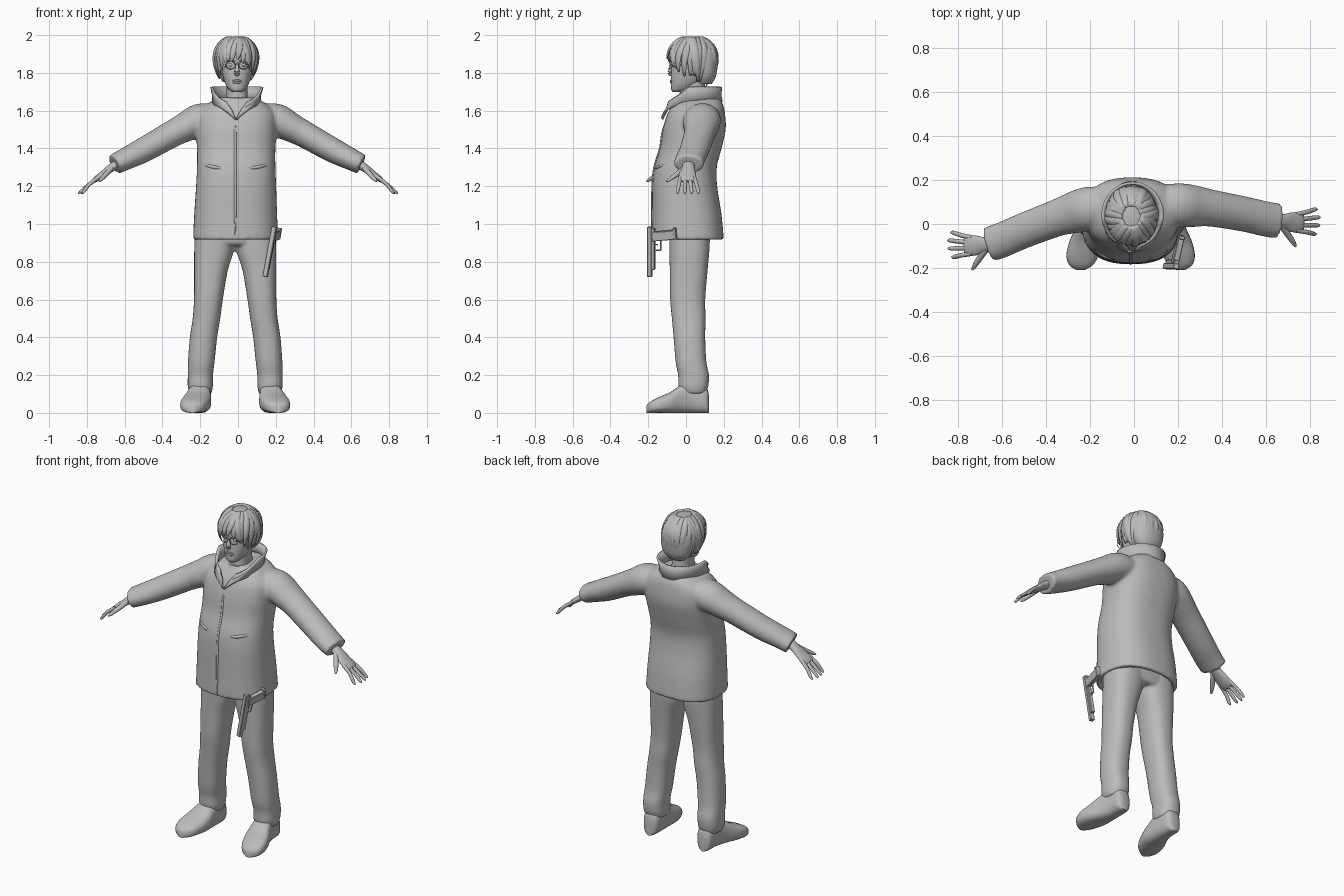
import bpy, bmesh, math, random
from mathutils import Vector, Matrix

random.seed(4)
cube = bpy.data.objects.get("Cube")
if cube:
    bpy.data.objects.remove(cube)

grey = bpy.data.materials.new("matte_grey")
grey.use_nodes = True
grey.diffuse_color = (0.5, 0.5, 0.5, 1)
grey.node_tree.nodes["Principled BSDF"].inputs["Base Color"].default_value = (0.5, 0.5, 0.5, 1)


def finish(name, bm, voxel=0, angle=50, solid=0):
    """Turn a bmesh into a shaded object, optionally fused by a voxel remesh."""
    bmesh.ops.recalc_face_normals(bm, faces=bm.faces[:])
    me = bpy.data.meshes.new(name)
    bm.to_mesh(me)
    bm.free()
    me.materials.append(grey)
    me.shade_smooth()
    me.set_sharp_from_angle(angle=math.radians(angle))
    ob = bpy.data.objects.new(name, me)
    bpy.context.scene.collection.objects.link(ob)
    if solid:
        ob.modifiers.new("thickness", "SOLIDIFY").thickness = solid
    if voxel:
        m = ob.modifiers.new("fuse", "REMESH")
        m.mode, m.voxel_size, m.use_smooth_shade = "VOXEL", voxel, True
        s = ob.modifiers.new("relax", "SMOOTH")
        s.factor, s.iterations = 0.5, 4
    return ob


def spline(rows, k=4):
    """Catmull-Rom resampling of rows of numbers."""
    out = []
    for i in range(len(rows) - 1):
        a, b, c, d = (rows[max(0, min(len(rows) - 1, i + j))] for j in (-1, 0, 1, 2))
        for s in range(k):
            t = s / k
            out.append([0.5 * (2 * q + (r - p) * t + (2 * p - 5 * q + 4 * r - w) * t * t
                               + (3 * q - p - 3 * r + w) * t ** 3) for p, q, r, w in zip(a, b, c, d)])
    return out + [list(rows[-1])]


def loft(bm, rings, n=24, power=2.0):
    """Skin superellipse rings given as (centre, half axis U, half axis V)."""
    def wave(v):
        return math.copysign(abs(v) ** (2 / power), v)
    loops = []
    for c, u, v in rings:
        angles = [math.tau * i / n for i in range(n)]
        loops.append([bm.verts.new(c + u * wave(math.cos(a)) + v * wave(math.sin(a))) for a in angles])
    for p, q in zip(loops, loops[1:]):
        for i in range(n):
            bm.faces.new((p[i], p[(i + 1) % n], q[(i + 1) % n], q[i]))
    bm.faces.new(loops[0])
    bm.faces.new(loops[-1])


def stack(bm, rows, n=32, power=2.4, k=4):
    """Vertical loft from rows of z, x0, x1, y0, y1."""
    loft(bm, [(Vector(((a + b) / 2, (c + d) / 2, z)), Vector(((b - a) / 2, 0, 0)),
               Vector((0, (d - c) / 2, 0))) for z, a, b, c, d in (spline(rows, k) if k else rows)], n, power)


def tube(bm, rows, n=16, power=2.0, k=4):
    """Loft along a path from rows of x, y, z, half width, half height."""
    rows = spline(rows, k)
    pts = [Vector(r[:3]) for r in rows]
    rings = []
    for i, r in enumerate(rows):
        d = (pts[min(i + 1, len(pts) - 1)] - pts[max(i - 1, 0)]).normalized()
        u = d.cross(Vector((0, 0, 1)))
        u = u.normalized() if u.length > 0.05 else Vector((1, 0, 0))
        rings.append((pts[i], u * r[3], u.cross(d) * r[4]))
    loft(bm, rings, n, power)


def cord(bm, pts, r):
    """Round-ended thin strand."""
    tube(bm, [(*p, r if 0 < i < len(pts) - 1 else r * 0.3, r if 0 < i < len(pts) - 1 else r * 0.3)
              for i, p in enumerate(pts)], 8)


# jacket: body with hollow hem, and both sleeves
torso = [(0.92, -.238, .213, -.183, .2), (1.05, -.232, .207, -.18, .188), (1.2, -.222, .202, -.178, .165),
         (1.3, -.217, .198, -.168, .163), (1.4, -.217, .198, -.138, .188), (1.5, -.222, .205, -.123, .21),
         (1.58, -.215, .2, -.1, .207), (1.63, -.17, .16, -.07, .197), (1.67, -.1, .09, -.04, .175)]
bm = bmesh.new()
hem = [(z, -.21, .185, -.155, .172) for z in (0.97, 0.915)]
stack(bm, hem + spline(torso), 48, 2.5, 0)
left_arm = [(.1, .09, 1.56, .085, .075), (.2, .085, 1.55, .1, .088), (.28, .08, 1.512, .094, .078),
            (.35, .072, 1.476, .084, .071), (.5, .045, 1.392, .08, .066), (.6, .022, 1.342, .08, .058),
            (.654, .015, 1.316, .08, .054)]
right_arm = [(-x, y - 0.015 - 0.09 * max(0, (x - .2) / .45), z, w, h) for x, y, z, w, h in left_arm]
tube(bm, left_arm, 24)
tube(bm, right_arm, 24)
finish("jacket", bm, 0.01)


def front(x, z):
    """Depth of the jacket front at x, z."""
    for a, b in zip(torso, torso[1:]):
        if z <= b[0]:
            t = (z - a[0]) / (b[0] - a[0])
            x0, x1, y0, y1 = (p + (q - p) * t for p, q in zip(a[1:], b[1:]))
            s = min(1, abs((x * 2 - x0 - x1) / (x1 - x0)))
            return (y0 + y1) / 2 - (y1 - y0) / 2 * (1 - s ** 2.5) ** 0.4


# front placket and pocket folds
bm = bmesh.new()
cord(bm, [(-.015, front(-.015, z) + .002, z) for z in (.925, 1.05, 1.2, 1.3, 1.4, 1.48, 1.55)], .007)
finish("jacket_placket", bm)
bm = bmesh.new()
for side in (-1, 1):
    cord(bm, [(side * x - .012, front(side * x - .012, z) + .004, z)
              for x, z in ((.06, 1.292), (.1, 1.298), (.14, 1.306), (.175, 1.318))], .009)
finish("pocket_folds", bm)

# open stand-up collar with lapels running down to the placket
bm = bmesh.new()
rows = []
for i in range(41):
    t = i / 20 - 1
    top, low = math.radians(156) * t, math.radians(178) * t
    y = .042 + .138 * math.cos(top)
    upper = Vector((-.006 + .13 * math.sin(top), y, 1.727 - .8 * max(0, .015 - y)))
    lower = Vector((-.01 + .118 * math.sin(low), .03 + .152 * math.cos(low), 1.645 - .095 * abs(t) ** 4))
    mid = (upper + lower) / 2 - Vector((.006 * math.sin(top), .006 * math.cos(top), 0))
    rows.append([bm.verts.new(v) for v in (lower, mid, upper)])
for p, q in zip(rows, rows[1:]):
    for j in range(2):
        bm.faces.new((p[j], q[j], q[j + 1], p[j + 1]))
finish("jacket_collar", bm, solid=0.012)

# trousers: hips and two legs mirrored about the body's centre line
leg = [(.1, .11, .225, -.025, .105), (.14, .103, .236, -.04, .118), (.2, .102, .236, -.042, .122),
       (.27, .094, .235, -.055, .108), (.4, .08, .225, -.066, .102), (.5, .064, .21, -.075, .104),
       (.6, .05, .203, -.084, .102), (.75, .025, .202, -.086, .114), (.86, -.008, .202, -.088, .124),
       (.96, -.012, .198, -.09, .128)]


def flip(x):
    return -.03 - x


bm = bmesh.new()
stack(bm, leg)
stack(bm, [(z, flip(b), flip(a), c, d) for z, a, b, c, d in leg])
stack(bm, [(.885, -.15, .12, -.07, .11), (.91, -.21, .18, -.088, .124), (1, -.21, .18, -.09, .128)])
finish("trousers", bm, 0.009)

# shoes: rows of depth, centre, half width, height
shoe = [(.122, .168, .022, .09), (.105, .167, .045, .14), (.04, .167, .053, .168), (-.02, .175, .062, .152),
        (-.08, .188, .075, .112), (-.14, .203, .073, .085), (-.185, .21, .055, .062), (-.208, .212, .02, .04)]
for name, side in (("left_shoe", 1), ("right_shoe", -1)):
    bm = bmesh.new()
    loft(bm, [(Vector((c if side > 0 else flip(c), y, h / 2)), Vector((w, 0, 0)), Vector((0, 0, h / 2)))
              for y, c, w, h in spline(shoe)], 28, 2.7)
    finish(name, bm)

# hands: palm, four fingers and a thumb
for name, side, shift in (("left_hand", 1, 0), ("right_hand", -1, -.105)):
    bm = bmesh.new()

    def limb(rows, n=12):
        tube(bm, [(side * x, y + shift, z, w, h) for x, y, z, w, h in rows], n)
    limb([(.62, .015, 1.33, .033, .026), (.67, .012, 1.298, .033, .022), (.71, .008, 1.268, .044, .018),
          (.755, .008, 1.235, .045, .014), (.768, .008, 1.225, .036, .007)], 20)
    for base, tip, reach in ((.043, .066, .832), (.019, .03, .845), (-.005, -.006, .843), (-.029, -.045, .828)):
        limb([(.735, base, 1.25, .011, .011), (.785, (base + tip) / 2, 1.212, .0105, .01),
              (reach - .012, tip, 1.172, .009, .008), (reach, tip, 1.162, .003, .003)])
    limb([(.67, -.01, 1.295, .014, .014), (.7, -.05, 1.262, .014, .013),
          (.725, -.088, 1.235, .01, .009), (.735, -.104, 1.225, .003, .003)])
    finish(name, bm)

# head, neck and shirt
bm = bmesh.new()
stack(bm, [(1.698, -.028, .018, -.068, -.02), (1.712, -.048, .038, -.079, .03), (1.74, -.066, .056, -.08, .07),
           (1.78, -.08, .07, -.08, .11), (1.82, -.088, .078, -.077, .13), (1.86, -.09, .08, -.076, .14),
           (1.91, -.09, .08, -.073, .14), (1.955, -.07, .06, -.045, .11), (1.975, -.03, .02, -.01, .06)], 32, 2.2)
finish("head", bm)
bm = bmesh.new()
stack(bm, [(1.58, -.08, .07, -.04, .12), (1.66, -.062, .052, -.035, .105), (1.76, -.06, .05, -.03, .1)])
finish("neck", bm)
bm = bmesh.new()
stack(bm, [(1.6, -.085, .075, -.075, .12), (1.65, -.073, .063, -.056, .115), (1.668, -.068, .058, -.046, .11)])
finish("shirt_neck", bm)

# face: nose, brows, eyes, lips and ears
bm = bmesh.new()
tube(bm, [(-.005, -.07, 1.858, .006, .008), (-.005, -.081, 1.825, .009, .01),
          (-.005, -.087, 1.8, .016, .011), (-.005, -.078, 1.786, .009, .006)], 12)
finish("nose", bm)
bm = bmesh.new()
for z, r in ((1.759, .005), (1.75, .006)):
    cord(bm, [(x - .005, -.08 + 6 * x * x, z) for x in (-.026, -.012, 0, .012, .026)], r)
finish("lips", bm)
bm = bmesh.new()
for side in (-1, 1):
    cord(bm, [(side * x - .005, y, z) for x, y, z in ((.012, -.076, 1.862), (.032, -.074, 1.869), (.056, -.06, 1.862))], .006)
finish("brows", bm)
for label, r, squash, spot in (("eye", .012, .8, (.033, -.065, 1.842)), ("ear", .026, 1.2, (.083, .035, 1.82))):
    bm = bmesh.new()
    for side in (-1, 1):
        place = Matrix.Translation((side * spot[0] - .005, *spot[1:])) @ Matrix.Diagonal((.6 if label == "ear" else 1, .8, squash, 1))
        bmesh.ops.create_uvsphere(bm, u_segments=16, v_segments=10, radius=r, matrix=place)
    finish(label + "s", bm)

# round spectacles with bridge and side arms
bm = bmesh.new()
for side in (-1, 1):
    ring = [(side * .034 - .005 + .024 * math.cos(a), -.086 + .003 * math.cos(a) * side, 1.841 + .021 * math.sin(a))
            for a in (math.tau * i / 16 for i in range(17))]
    cord(bm, ring, .002)
    cord(bm, [(side * .058 - .005, -.084, 1.843), (side * .083 - .005, -.03, 1.842), (side * .086 - .005, .03, 1.835)], .0022)
cord(bm, [(-.015, -.088, 1.845), (-.005, -.091, 1.848), (.005, -.088, 1.845)], .002)
finish("spectacles", bm)

# hair: cap behind the face, then overlapping locks falling from the crown
bm = bmesh.new()
stack(bm, [(1.74, -.06, .045, .06, .135), (1.78, -.095, .075, .045, .158), (1.84, -.113, .09, .02, .168),
           (1.885, -.118, .094, -.03, .17), (1.915, -.115, .092, -.083, .167), (1.955, -.093, .072, -.07, .145),
           (1.982, -.05, .035, -.03, .1)], 32, 2.2)
finish("hair_cap", bm)
bm = bmesh.new()
centre = Vector((-.012, .036, 1.875))
for i in range(34):
    a = math.tau * (i + .5) / 34
    facing = -math.cos(a)
    tip = 1.775 + .085 * max(0, facing) ** 2 - .04 * max(0, -facing) + random.uniform(-.012, .012)
    out = Vector((math.sin(a), math.cos(a), 0))
    across = Vector((math.cos(a), -math.sin(a), 0))
    bulge = random.uniform(.97, 1.05)
    rings = []
    for s in range(13):
        t = s / 12
        z = 1.988 + (tip - 1.988) * t ** 1.6
        e = (z - centre.z) / .122
        r = math.sqrt(max(.03, 1 - e * e)) if e > 0 else 1 - .32 * e * e
        p = centre + Vector((out.x * .113, out.y * .131, 0)) * r * bulge + across * .012 * math.sin(3 * t + i)
        p.z = z
        width = .004 + .016 * math.sin(math.pi * min(1, .15 + .85 * t)) ** .6
        rings.append((p, across * width, (out + Vector((0, 0, max(0, e)))).normalized() * width * .45))
    loft(bm, rings, 8)
finish("hair_locks", bm, angle=70)

# holstered pistol hanging muzzle-down
up = Vector((.18, 0, .98)).normalized()
side_axis = up.cross(Vector((.2, .98, 0))).normalized()
along = side_axis.cross(up)
frame = Matrix((along, side_axis, up)).transposed().to_4x4()
frame.translation = (.145, -.185, .72)
bm = bmesh.new()


def block(x0, x1, z0, z1, thick, lean=0):
    place = Matrix.Translation(((x0 + x1) / 2, 0, (z0 + z1) / 2)) @ Matrix.Rotation(lean, 4, "Y")
    size = Matrix.Diagonal((x1 - x0, thick, z1 - z0, 1))
    made = bmesh.ops.create_cube(bm, size=1, matrix=frame @ place @ size)["verts"]
    edges = list({e for v in made for e in v.link_edges})
    bmesh.ops.bevel(bm, geom=edges, offset=.003, segments=1, affect="EDGES")


block(-.02, .006, 0, .27, .026)
block(.002, .022, .04, .262, .022)
block(.005, .135, .2, .25, .028, -.12)
block(.12, .137, .208, .268, .03, -.12)
block(.05, .056, .145, .205, .01)
block(.02, .056, .142, .149, .01)
block(.022, .04, .172, .178, .006, .3)
finish("pistol", bm, angle=25)
